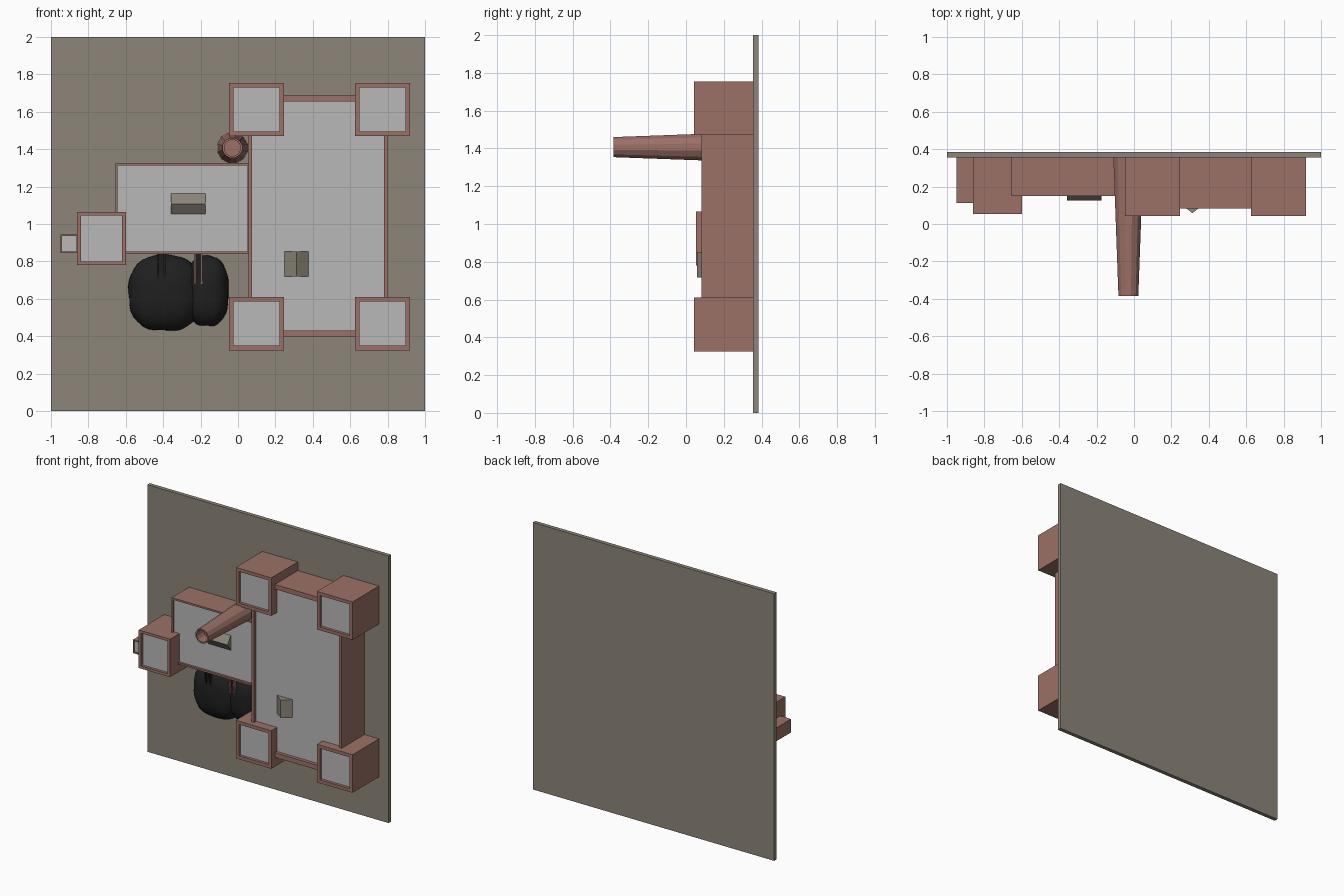
import bpy, bmesh, math
from mathutils import Vector

if "Cube" in bpy.data.objects:
    bpy.data.objects.remove(bpy.data.objects["Cube"])

def material(name, rgb):
    m = bpy.data.materials.new(name)
    m.diffuse_color = (*rgb, 1)
    m.use_nodes = True
    m.node_tree.nodes["Principled BSDF"].inputs["Base Color"].default_value = m.diffuse_color
    return m

BRICK = material("brick", (0.33, 0.165, 0.135))
ROOF = material("roof_grey", (0.48, 0.48, 0.48))
STONE = material("ground_stone", (0.262, 0.232, 0.188))
COAL = material("coal_black", (0.014, 0.014, 0.014))
BACK = 0.355  # plane of the ground slab that all parts rise from

def finish(name, bm, *mats):
    bmesh.ops.recalc_face_normals(bm, faces=bm.faces)
    me = bpy.data.meshes.new(name)
    bm.to_mesh(me)
    bm.free()
    for m in mats:
        me.materials.append(m)
    ob = bpy.data.objects.new(name, me)
    bpy.context.collection.objects.link(ob)
    return ob

def add_box(bm, x0, x1, y0, y1, z0, z1):
    vs = bmesh.ops.create_cube(bm, size=1)["verts"]
    for v in vs:
        v.co = Vector((x1 if v.co.x > 0 else x0, y1 if v.co.y > 0 else y0,
                       z1 if v.co.z > 0 else z0))
    return vs

def loft(bm, loops):
    """Bridge equal vertex loops and cap both ends; returns the last cap."""
    rings = [[bm.verts.new(p) for p in l] for l in loops]
    n = len(rings[0])
    for a, b in zip(rings, rings[1:]):
        for i in range(n):
            j = (i + 1) % n
            bm.faces.new((a[i], a[j], b[j], b[i]))
    bm.faces.new(rings[0])
    return bm.faces.new(rings[-1])

def building(name, x0, x1, z0, z1, top, rx, rz, drop):
    """Brick block with a parapet around a sunken grey roof."""
    def rect(y, a=0, b=0):
        return [(x0 + a, y, z0 + b), (x1 - a, y, z0 + b),
                (x1 - a, y, z1 - b), (x0 + a, y, z1 - b)]
    bm = bmesh.new()
    cap = loft(bm, [rect(BACK), rect(top), rect(top, rx, rz), rect(top + drop, rx, rz)])
    cap.material_index = 1
    return finish(name, bm, BRICK, ROOF)

def skylight(name, cx, cz, half_len, half_w, base, ridge, along_x):
    """Triangular prism lying on a roof."""
    loops = []
    for s in (-half_len, half_len):
        tri = [(-half_w, base), (half_w, base), (0, ridge)]
        loops.append([(cx + s, y, cz + w) if along_x else (cx + w, y, cz + s) for w, y in tri])
    bm = bmesh.new()
    loft(bm, loops)
    return finish(name, bm, STONE)

# Ground slab
bm = bmesh.new()
add_box(bm, -1, 1, BACK, 0.385, 0, 2)
finish("ground_slab", bm, STONE)

# Main hall, wing, annex and stub
building("main_hall", 0.055, 0.80, 0.395, 1.69, 0.083, 0.02, 0.035, 0.025)
building("side_wing", -0.655, 0.06, 0.84, 1.325, 0.15, 0.01, 0.013, 0.015)
building("annex", -0.86, -0.60, 0.78, 1.065, 0.053, 0.02, 0.02, 0.02)
building("small_stub", -0.95, -0.855, 0.845, 0.945, 0.113, 0.008, 0.008, 0.01)

# Four corner towers
for sx, x in (("left", -0.048), ("right", 0.625)):
    for sz, z in (("lower", 0.325), ("upper", 1.47)):
        building(f"tower_{sx}_{sz}", x, x + 0.295, z, z + 0.285, 0.042, 0.025, 0.025, 0.02)

# Skylights
skylight("wing_skylight", -0.267, 1.108, 0.092, 0.058, 0.167, 0.125, True)
skylight("hall_skylight", 0.312, 0.785, 0.067, 0.067, 0.110, 0.058, False)

# Tapered hollow chimney
def circle(r, y, n=12):
    return [(-0.03 + r * math.cos(2 * math.pi * (i + 0.5) / n), y,
             1.407 + r * math.sin(2 * math.pi * (i + 0.5) / n)) for i in range(n)]
bm = bmesh.new()
loft(bm, [circle(0.083, BACK), circle(0.055, -0.385), circle(0.044, -0.385), circle(0.044, -0.30)])
finish("chimney", bm, BRICK)

# Coal heaps: squarish, gently lumpy domes
def heap(name, cx, cz, rx, rz, h):
    bm = bmesh.new()
    bmesh.ops.create_uvsphere(bm, u_segments=40, v_segments=20, radius=1)
    bmesh.ops.bisect_plane(bm, geom=bm.verts[:] + bm.edges[:] + bm.faces[:],
                           plane_co=(0, 0, 0), plane_no=(0, 1, 0), clear_outer=True)
    for v in bm.verts:
        c = v.co.copy()
        k = 1 / (abs(c.x) ** 2.5 + abs(c.y) ** 2.5 + abs(c.z) ** 2.5) ** 0.4
        k *= 1 + 0.018 * math.sin(7 * c.x + 2) * math.sin(8 * c.z + 5 * c.y)
        v.co = Vector((cx + rx * k * c.x, BACK + h * k * c.y, cz + rz * k * c.z))
    ob = finish(name, bm, COAL)
    for p in ob.data.polygons:
        p.use_smooth = True
heap("coal_heap_large", -0.39, 0.632, 0.195, 0.203, 0.13)
heap("coal_heap_small", -0.165, 0.642, 0.115, 0.188, 0.12)

# Sloping chutes from the wing onto the heaps: a coal bed between two rails
def chute(name, cx, rail):
    bm = bmesh.new()
    parts = [(-0.014, 0.014, 0.226, 0), (-0.022, -0.012, 0.212, 1), (0.012, 0.022, 0.212, 1)]
    for a, b, y, mat in parts:
        vs = add_box(bm, cx + a, cx + b, y, 0.24, 0.68, 0.85)
        for f in {f for v in vs for f in v.link_faces}:
            f.material_index = mat
        for v in vs:
            v.co.y += 0.02 * (v.co.z < 0.75)
    finish(name, bm, COAL, rail)
chute("chute_left", -0.41, COAL)
chute("chute_right", -0.212, BRICK)
